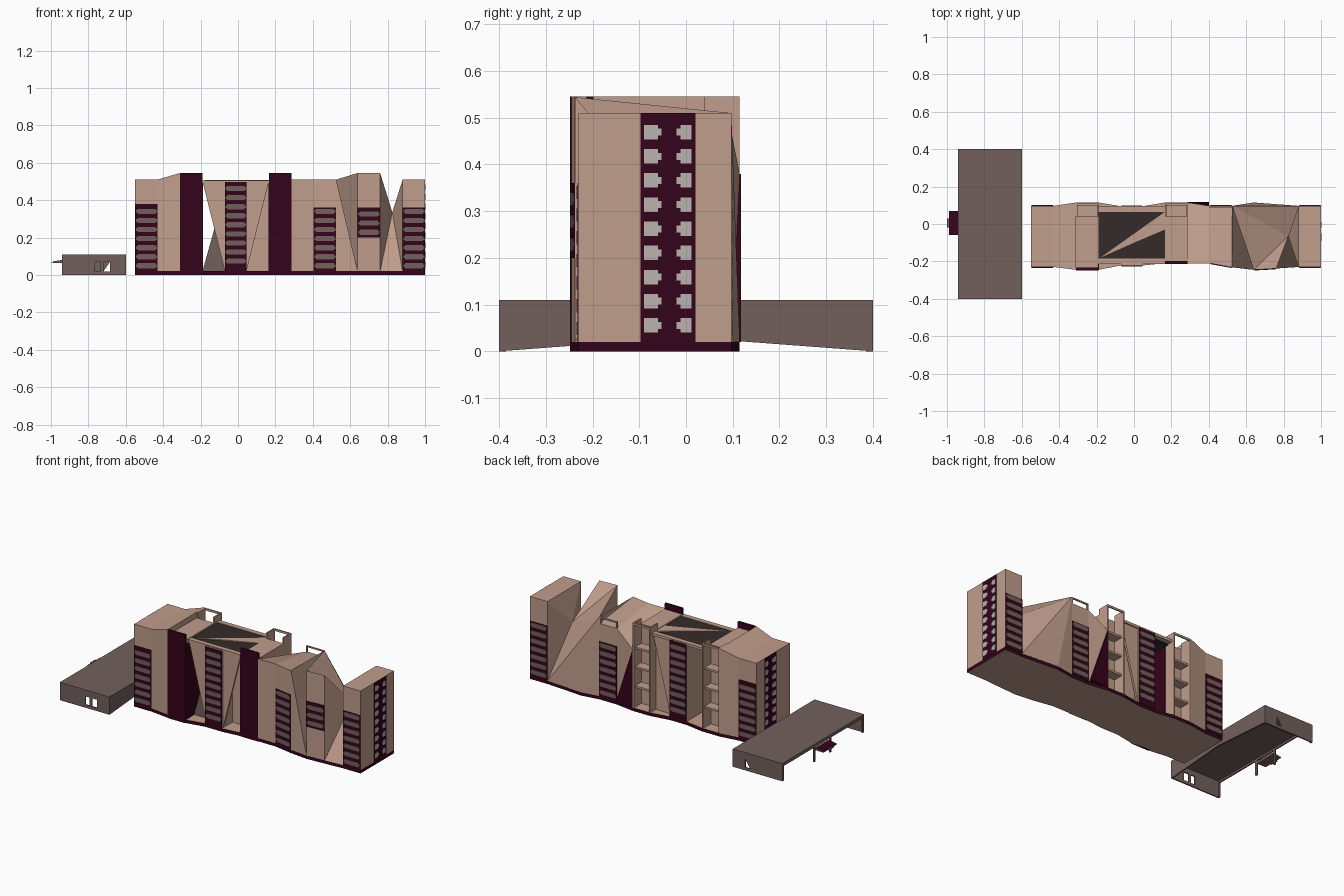
import bpy, bmesh

cube = bpy.data.objects.get("Cube")
if cube:
    bpy.data.objects.remove(cube)


def material(name, r, g, b):
    m = bpy.data.materials.new(name)
    m.use_nodes = True
    m.diffuse_color = (r, g, b, 1)
    m.node_tree.nodes["Principled BSDF"].inputs["Base Color"].default_value = (r, g, b, 1)
    return m


TAN = material("tan concrete", 0.53, 0.34, 0.265)
MAROON = material("maroon panel", 0.035, 0.001, 0.011)
BROWN = material("brown glazing", 0.17, 0.118, 0.108)
GREY = material("pale grey window", 0.5, 0.45, 0.425)
DARK = material("dark roofing", 0.034, 0.024, 0.022)


def finish(name, bm, *mats):
    """A second material, if given, covers the level faces."""
    bmesh.ops.recalc_face_normals(bm, faces=bm.faces)
    if len(mats) > 1:
        for f in bm.faces:
            f.material_index = 1 if abs(f.normal.z) > 0.9 else 0
    me = bpy.data.meshes.new(name)
    bm.to_mesh(me)
    bm.free()
    for m in mats:
        me.materials.append(m)
    bpy.context.collection.objects.link(bpy.data.objects.new(name, me))


def build(name, solids, *mats):
    """Each solid is a bottom ring and a top ring with equal point counts."""
    bm = bmesh.new()
    for low, high in solids:
        a = [bm.verts.new(p) for p in low]
        b = [bm.verts.new(p) for p in high]
        bm.faces.new(a[::-1])
        bm.faces.new(b)
        n = len(a)
        for i in range(n):
            j = (i + 1) % n
            bm.faces.new((a[i], a[j], b[j], b[i]))
    finish(name, bm, *mats)


def hexa(x, front, back, z, tf, tb):
    """Block between two x stations; each argument is a pair, tops may slope."""
    low = [(x[0], front[0], z), (x[1], front[1], z), (x[1], back[1], z), (x[0], back[0], z)]
    tops = (tf[0], tf[1], tb[1], tb[0])
    return low, [(p[0], p[1], t) for p, t in zip(low, tops)]


def box(x0, x1, y0, y1, z0, z1):
    return hexa((x0, x1), (y0, y0), (y1, y1), z0, (z1, z1), (z1, z1))


def prism(points, y0, y1):
    return [(x, y0, z) for x, z in points], [(x, y1, z) for x, z in points]


# Bay stations along the block: x, front y, back y
X = [-0.55, -0.43, -0.31, -0.19, -0.07, 0.045, 0.165, 0.285, 0.405, 0.525, 0.64, 0.76, 0.88, 1.0]
F = [-0.23, -0.23, -0.245, -0.245, -0.222, -0.222, -0.21, -0.21, -0.21, -0.232, -0.245, -0.238, -0.23, -0.23]
B = [0.097, 0.097, 0.115, 0.115, 0.095, 0.095, 0.115, 0.115, 0.097, 0.097, 0.115, 0.105, 0.097, 0.097]
ROOF, HIGH, LOW, BASE = 0.51, 0.545, 0.36, 0.02


def bay(i, tf, tb, z=BASE):
    return hexa(X[i:i + 2], F[i:i + 2], B[i:i + 2], z, tf, tb)


flat = (ROOF, ROOF)

# Plinth under the whole block
build("plinth", [bay(i, (BASE, BASE), (BASE, BASE), 0) for i in range(13)], MAROON, TAN)

# Wings and end block
build("west_wing", [bay(0, flat, flat), bay(1, (ROOF, HIGH), (ROOF, HIGH))], TAN)
build("east_wing", [bay(7, flat, (0.38, 0.47)), bay(8, flat, (0.47, 0.47))], TAN)
build("east_wing_frame", [box(0.405, 0.413, 0.085, 0.097, 0.46, ROOF), box(0.517, 0.525, 0.085, 0.097, 0.46, ROOF),
                          box(0.405, 0.525, 0.089, 0.097, 0.502, ROOF)], TAN)
build("end_block", [bay(12, flat, flat)], TAN)

# Folded planes between the east wing and the end block, meeting in a low valley
corner = {
    "A": (X[9], F[9], ROOF), "a": (X[9], F[9], BASE),     # wing front edge
    "B": (X[9], B[9], ROOF), "b": (X[9], B[9], BASE),     # wing back edge
    "P": (X[10], F[10], HIGH), "p": (X[10], F[10], BASE),  # leaning panel
    "Q": (X[11], F[11], HIGH), "q": (X[11], F[11], BASE),
    "C": (X[12], F[12], ROOF), "c": (X[12], F[12], BASE),  # end block edges
    "D": (X[12], B[12], ROOF), "d": (X[12], B[12], BASE),
    "V": (0.825, -0.065, 0.335), "g": (X[10], B[10], BASE),
}
folds = bmesh.new()
verts = {k: folds.verts.new(p) for k, p in corner.items()}
for face in "Aap ApB BpP PpqQ QqV qcV VcC VCD VDd BVd PQV PVB Bdg Bgb ABba cdDC apqcdgb".split():
    folds.faces.new([verts[k] for k in face])
finish("folded_planes", folds, TAN)

# Two stair towers: solid core, tall front panel, dark inner flank, open frame behind
for name, i, inner in (("west", 2, -0.19), ("east", 6, 0.162)):
    x0, x1 = X[i], X[i + 1]
    y, yb = F[i], B[i]
    build(name + "_tower_core", [box(x0, x1, y + 0.01, 0.04, BASE, ROOF)], TAN)
    build(name + "_tower_panel", [box(x0, x1, y - 0.003, y + 0.012, 0, HIGH)], MAROON)
    build(name + "_tower_flank", [box(inner, inner + 0.003, y, 0.04, BASE, 0.485)], MAROON)
    sides = [box(x, x + 0.008, 0.04, yb, BASE, HIGH) for x in (x0, x1 - 0.008)]
    floors = [box(x0, x1, 0.04, yb - 0.015, z, z + 0.012) for z in (0.14, 0.26, 0.38)]
    rail = [box(x0, x1, yb - 0.008, yb, HIGH - 0.012, HIGH)]
    build(name + "_tower_frame", sides + floors + rail, TAN)

# Central shaft with the sunken roof
build("central_shaft", [bay(4, (0.5, 0.5), (0.5, 0.5))], TAN)
build("sunken_roof", [box(-0.19, 0.165, -0.185, 0.065, 0.485, 0.502)], DARK)
build("roof_margin", [box(-0.19, 0.165, -0.215, -0.185, 0.49, 0.506),
                      box(-0.19, 0.165, 0.065, 0.095, 0.49, 0.506)], TAN)
fold = [(-0.18, -0.18), (0.0, -0.1), (0.165, -0.03), (0.165, 0.065)]
build("roof_fold", [([(x, y, 0.5) for x, y in fold], [(x, y, 0.507) for x, y in fold])], TAN)

# Tapering walls that flank the shaft
west_wall = [(-0.19, 0.5), (-0.07, 0.5), (-0.07, BASE)]
east_wall = [(0.045, 0.5), (0.165, 0.5), (0.045, BASE)]
build("shaft_fins", [prism(p, y, y + 0.012) for p, y in
                     ((west_wall, -0.21), (east_wall, -0.21), (east_wall, 0.075))], TAN)
build("lower_fin", [prism([(-0.19, BASE), (-0.07, BASE), (-0.12, 0.27)], -0.16, -0.15)], BROWN)
build("shaft_infill", [box(0.045, 0.165, -0.12, 0.06, BASE, 0.49)], TAN)


# Window stacks on front (-1) and back (1) faces
def stack(name, i, side, z0, z1, rows, first):
    wall = F if side < 0 else B

    def plate(t0, t1, lo, hi, depth):
        x = [X[i] + (X[i + 1] - X[i]) * t for t in (t0, t1)]
        y = [wall[i] + (wall[i + 1] - wall[i]) * t for t in (t0, t1)]
        outer = [w + side * depth for w in y]
        front, back = (outer, y) if side < 0 else (y, outer)
        return hexa(x, front, back, lo, (hi, hi), (hi, hi))

    build(name + "_panel", [plate(0, 1, z0, z1, 0.002)], MAROON)
    bars = []
    for k in range(rows):
        z = first + k * 0.0485
        bars += [plate(0.1, 0.9, z, z + 0.028, 0.004), plate(0.03, 0.97, z + 0.007, z + 0.021, 0.004)]
    build(name + "_windows", bars, BROWN)


for label, side in (("front", -1), ("back", 1)):
    stack(label + "_west_stack", 0, side, BASE, 0.38, 7, 0.035)
    stack(label + "_shaft_stack", 4, side, BASE, 0.498, 9, 0.06)
    stack(label + "_east_stack", 8, side, BASE, LOW, 7, 0.035)
    stack(label + "_end_stack", 12, side, BASE, LOW, 7, 0.035)
stack("front_fold_stack", 10, -1, 0.2, LOW, 3, 0.215)

# Maroon wedge on the rear of the east wing
build("rear_wedge", [prism([(0.285, BASE), (0.4, BASE), (0.285, 0.38)], 0.095, 0.118)], MAROON)

# Window strips on both end walls
for name, x, s in (("west", -0.55, -1), ("east", 1.0, 1)):
    def slab(y0, y1, z0, z1, d):
        return box(min(x, x + s * d), max(x, x + s * d), y0, y1, z0, z1)
    build(name + "_end_strip", [slab(-0.097, 0.02, BASE, ROOF, 0.001)], MAROON)
    panes = []
    for k in range(9):
        z = 0.04 + k * 0.0517
        panes += [slab(-0.09, -0.06, z, z + 0.031, 0.002), slab(-0.06, -0.052, z + 0.008, z + 0.023, 0.002),
                  slab(-0.012, 0.012, z, z + 0.031, 0.002), slab(-0.02, -0.012, z + 0.008, z + 0.023, 0.002)]
    build(name + "_end_windows", panes, GREY)

# Low annex: roof, walls, open glazed side
H = 0.11
build("annex_roof", [box(-0.94, -0.6, -0.4, 0.4, H - 0.008, H)], BROWN)
sill = [(-0.4, 0), (0, 0.03), (0.4, 0), (0.4, H), (-0.4, H)]
build("annex_rear_wall", [([(-0.608, y, z) for y, z in sill], [(-0.6, y, z) for y, z in sill])], BROWN)
walls = []
for y in (-0.4, 0.392):
    # end wall with a pair of door openings
    for x0, x1, z0, z1 in ((-0.94, -0.765, 0, H), (-0.735, -0.72, 0, H), (-0.685, -0.6, 0, H),
                           (-0.765, -0.685, 0.07, H), (-0.765, -0.685, 0, 0.018)):
        walls.append(box(x0, x1, y, y + 0.008, z0, z1))
# far doors are closed apart from one triangular pane
walls += [box(-0.765, -0.735, 0.392, 0.4, 0.018, 0.07),
          prism([(-0.72, 0.018), (-0.685, 0.07), (-0.72, 0.07)], 0.392, 0.4)]
build("annex_end_walls", walls, BROWN)
posts = [box(-0.94, -0.932, y, y + 0.015, 0, H) for y in (-0.4, -0.08, 0.075, 0.385)]
posts.append(box(-0.94, -0.932, -0.4, 0.4, 0.09, H))
build("annex_open_side", posts, BROWN)

# Entrance canopy with a coloured top sheet
build("entrance_canopy", [hexa((-0.99, -0.93), (-0.06, -0.06), (0.07, 0.07), 0.065, (0.07, 0.08), (0.07, 0.08))], BROWN)
build("canopy_sheet", [([(x, y, z) for x, y, z in sheet], [(x, y, z + 0.002) for x, y, z in sheet])
                       for sheet in [[(-0.99, -0.06, 0.07), (-0.94, -0.06, 0.079),
                                      (-0.94, 0.07, 0.079), (-0.99, 0.07, 0.07)]]], MAROON)
build("canopy_tip", [box(-1.0, -0.985, -0.02, 0.03, 0.066, 0.07)], BROWN)
